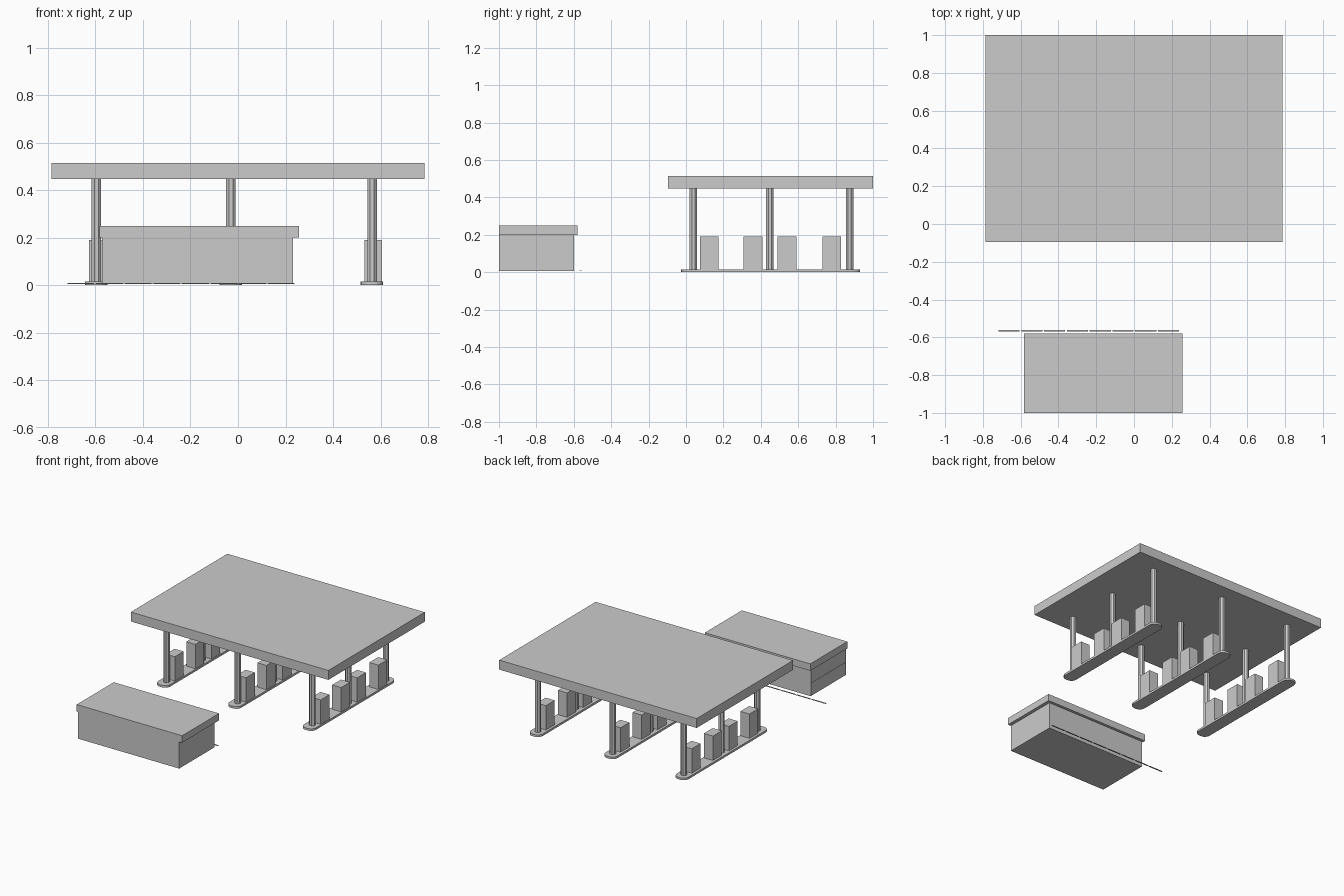
import bpy, bmesh, math

if "Cube" in bpy.data.objects:
    bpy.data.objects.remove(bpy.data.objects["Cube"])


def box(name, x, y, z):
    """Box from (min, max) ranges on each axis."""
    bm = bmesh.new()
    bmesh.ops.create_cube(bm, size=1)
    for v in bm.verts:
        v.co = [r[0] if c < 0 else r[1] for c, r in zip(v.co, (x, y, z))]
    return finish(name, bm)


def prism(name, outline, z0, z1):
    """Extrude a closed xy outline from z0 to z1."""
    bm = bmesh.new()
    face = bm.faces.new([bm.verts.new((x, y, z0)) for x, y in outline])
    ext = bmesh.ops.extrude_face_region(bm, geom=[face])
    for v in ext["geom"]:
        if isinstance(v, bmesh.types.BMVert):
            v.co.z = z1
    bmesh.ops.recalc_face_normals(bm, faces=bm.faces[:])
    return finish(name, bm)


def finish(name, bm):
    mesh = bpy.data.meshes.new(name)
    bm.to_mesh(mesh)
    bm.free()
    ob = bpy.data.objects.new(name, mesh)
    bpy.context.collection.objects.link(ob)
    return ob


def rounded_rect(cx, cy, hx, hy, r, steps):
    """Counter-clockwise rectangle outline with rounded corners."""
    pts = []
    for i, (sx, sy) in enumerate(((1, 1), (-1, 1), (-1, -1), (1, -1))):
        for k in range(steps + 1):
            a = math.pi / 2 * (i + k / steps)
            pts.append((cx + sx * (hx - r) + r * math.cos(a),
                        cy + sy * (hy - r) + r * math.sin(a)))
    return pts


# Canopy roof over the pumps
box("canopy", (-0.785, 0.785), (-0.095, 1.0), (0.447, 0.515))

# Three islands, each with columns and pumps
for cx in (-0.597, -0.031, 0.563):
    prism("island", rounded_rect(cx, 0.452, 0.0475, 0.478, 0.04, 4), 0, 0.015)
    for cy in (0.04, 0.448, 0.875):
        prism("column", rounded_rect(cx + 0.001, cy, 0.02, 0.02, 0.012, 1), 0.015, 0.448)
    for cy in (0.125, 0.358, 0.54, 0.78):
        box("pump", (cx - 0.03, cx + 0.042), (cy - 0.05, cy + 0.05), (0.015, 0.19))

# Shop body and its overhanging roof
box("shop_body", (-0.57, 0.232), (-0.999, -0.6), (0.007, 0.2))
box("shop_roof", (-0.582, 0.256), (-1.0, -0.58), (0.2, 0.25))

# Shallow cladding panels on the left wall of the shop
for y, z in (((-0.998, -0.601), (0.008, 0.1)),
             ((-0.998, -0.802), (0.102, 0.199)),
             ((-0.8, -0.601), (0.102, 0.199))):
    box("wall_panel", (-0.572, -0.57), y, z)

# Dashed line of thin strips on the ground by the shop
for i in range(8):
    x = -0.717 + i * 0.1205
    box("ground_strip", (x, x + 0.112), (-0.569, -0.56), (0.006, 0.009))
